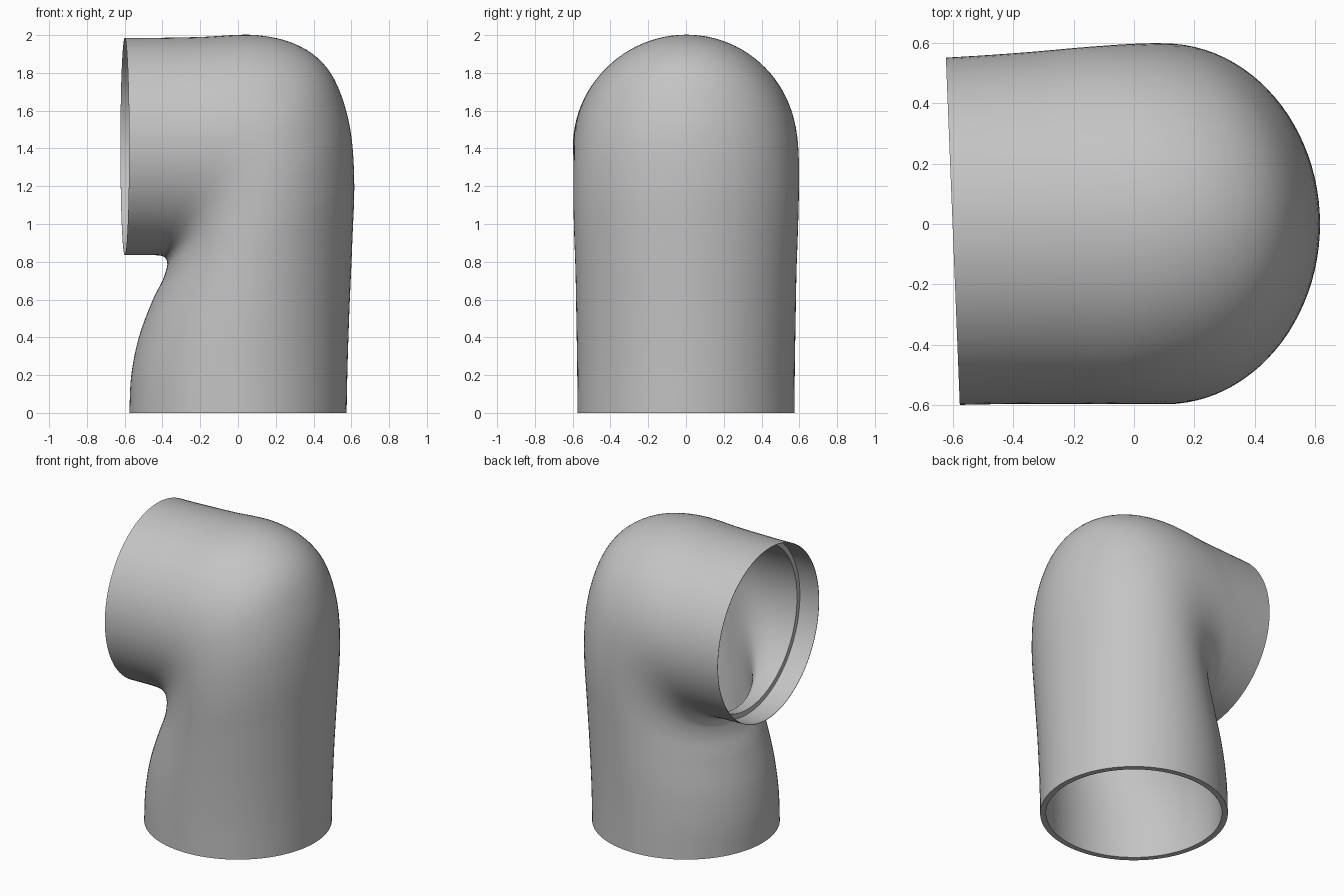
import bpy
import bmesh
import math
from mathutils import Vector, Matrix

cube = bpy.data.objects.get("Cube")
if cube:
    bpy.data.objects.remove(cube, do_unlink=True)

SIDES = 96      # points round the pipe
STEPS = 6       # rings between stations
WALL = 0.036    # pipe wall
SKIN = 0.003    # thin wall of the side socket
YAW = 0.04      # slight turn of the side opening

# Stations: outer bend (x, z), inner bend (x, z), half width in y
stations = [
    (.575, 0, -.575, 0, .575),
    (.58, .25, -.565, .2, .576),
    (.59, .55, -.525, .4, .58),
    (.605, .9, -.455, .59, .585),
    (.615, 1.25, -.4, .7, .593),
    (.585, 1.55, -.378, .765, .597),
    (.49, 1.8, -.375, .795, .597),
    (.33, 1.94, -.383, .817, .595),
    (.1, 2, -.398, .829, .591),
    (-.2, 1.99, -.425, .834, .583),
    (-.46, 1.985, -.46, .835, .578),
    (-.6, 1.985, -.6, .835, .575),
]
LAST = len(stations) - 1


def station(t):
    """Smoothly interpolated station at parameter t."""
    i = min(int(t), LAST - 1)
    f = t - i
    a, b, c, d = (stations[max(0, min(LAST, i + k))] for k in (-1, 0, 1, 2))
    return [q + f / 2 * (r - p + f * (2 * p - 5 * q + 4 * r - s
            + f * (3 * (q - r) + s - p))) for p, q, r, s in zip(a, b, c, d)]


def ring(bm, t, inset):
    """Elliptical cross-section, shrunk by inset."""
    ox, oz, ix, iz, w = station(t)
    outer, inner = Vector((ox, 0, oz)), Vector((ix, 0, iz))
    centre = (outer + inner) / 2
    radius = (outer - inner) / 2
    radius -= radius.normalized() * inset
    f = max(0, min(1, (t - 4) / 4))
    turn = Matrix.Rotation(YAW * f * f * (3 - 2 * f), 3, 'Z')
    points = []
    for k in range(SIDES):
        a = math.tau * k / SIDES
        p = centre + radius * math.cos(a)
        p.y = (w - inset) * math.sin(a)
        points.append(bm.verts.new(turn @ p))
    return points


def sweep(first, last):
    n = round(abs(last - first) * STEPS)
    return [first + (last - first) * k / n for k in range(n + 1)]


# Closed shell: outside, bottom rim, bore, ledge, socket lining
LEDGE = LAST - 1
path = [(t, 0) for t in sweep(LAST, 0)]
path += [(t, WALL) for t in sweep(0, LEDGE)]
path += [(t, SKIN) for t in sweep(LEDGE, LAST)]

bm = bmesh.new()
rings = [ring(bm, t, inset) for t, inset in path]
for a, b in zip(rings, rings[1:] + rings[:1]):
    for k in range(SIDES):
        j = (k + 1) % SIDES
        bm.faces.new((a[k], a[j], b[j], b[k]))
bmesh.ops.recalc_face_normals(bm, faces=bm.faces)
mesh = bpy.data.meshes.new("elbow_pipe")
bm.to_mesh(mesh)
bm.free()

# Grey plastic
grey = bpy.data.materials.new("light_grey")
grey.use_nodes = True
colour = (0.55, 0.55, 0.55, 1)
grey.diffuse_color = colour
grey.node_tree.nodes["Principled BSDF"].inputs["Base Color"].default_value = colour
mesh.materials.append(grey)

pipe = bpy.data.objects.new("elbow_pipe", mesh)
bpy.context.collection.objects.link(pipe)
bpy.ops.object.select_all(action='DESELECT')
pipe.select_set(True)
bpy.context.view_layer.objects.active = pipe
bpy.ops.object.shade_smooth_by_angle(angle=math.radians(40))
